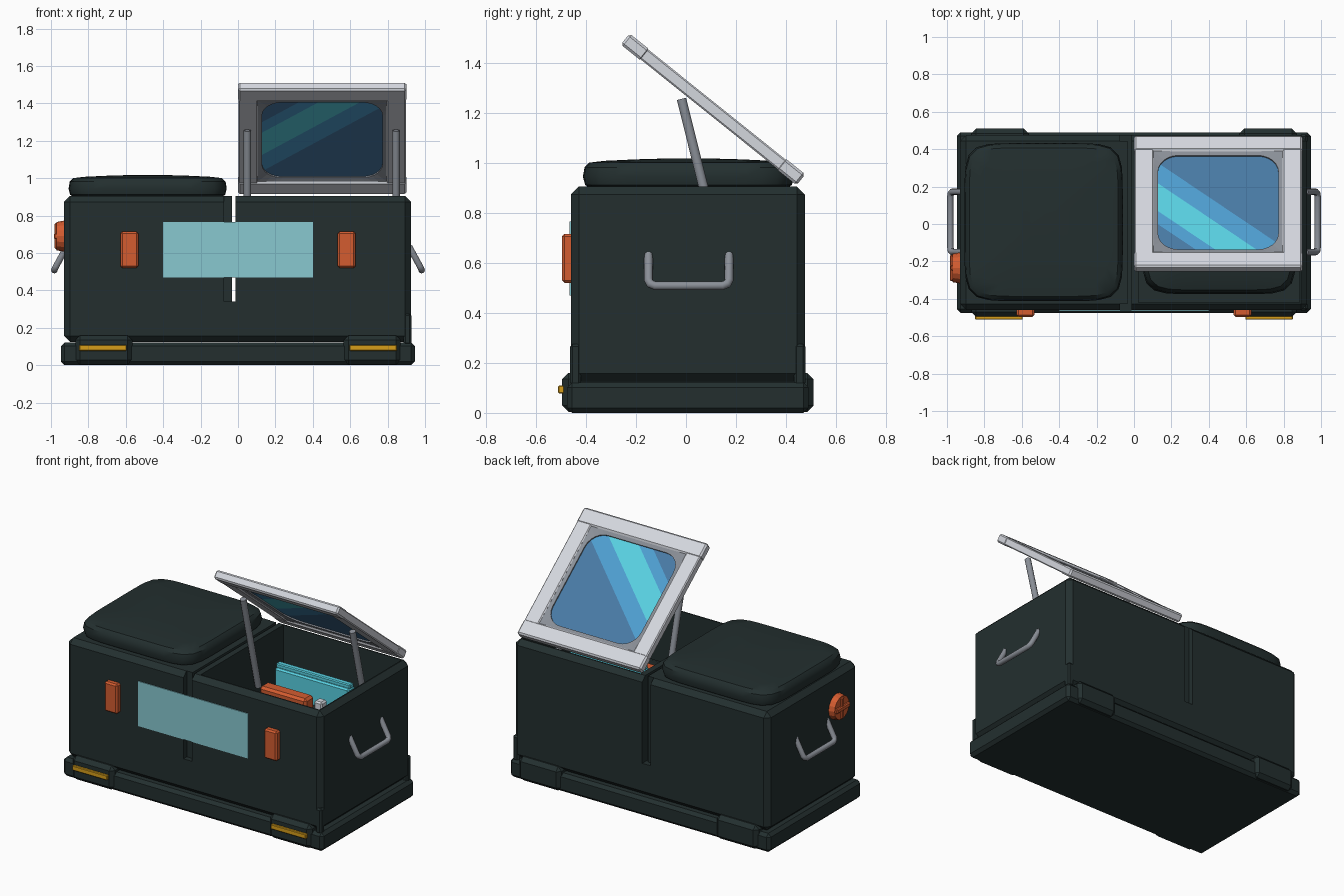
import bpy, bmesh, math
from mathutils import Matrix, Vector

if "Cube" in bpy.data.objects:
    bpy.data.objects.remove(bpy.data.objects["Cube"])


def mat(name, r, g, b):
    m = bpy.data.materials.new(name)
    lin = [((c / 255 + 0.055) / 1.055) ** 2.4 if c > 10 else c / 3294 for c in (r, g, b)]
    m.diffuse_color = (*lin, 1)
    m.use_nodes = True
    m.node_tree.nodes["Principled BSDF"].inputs["Base Color"].default_value = m.diffuse_color
    return m


DARK = mat("dark green grey", 35, 47, 47)
LIGHT = mat("light grey", 212, 215, 222)
GREY = mat("mid grey", 138, 143, 151)
ORANGE = mat("orange", 212, 92, 48)
YELLOW = mat("yellow", 214, 158, 26)
PANEL = mat("pale teal", 136, 200, 208)
BLUE = mat("deep blue", 72, 122, 165)
MID = mat("mid blue", 78, 158, 208)
CYAN = mat("cyan", 88, 208, 225)


def finish(name, bm, mats, matrix=None, smooth=None):
    bmesh.ops.recalc_face_normals(bm, faces=bm.faces)
    me = bpy.data.meshes.new(name)
    bm.to_mesh(me)
    bm.free()
    ob = bpy.data.objects.new(name, me)
    bpy.context.collection.objects.link(ob)
    for m in mats:
        me.materials.append(m)
    if matrix:
        ob.matrix_world = matrix
    if smooth:
        bpy.context.view_layer.objects.active = ob
        bpy.ops.object.select_all(action='DESELECT')
        ob.select_set(True)
        bpy.ops.object.shade_smooth_by_angle(angle=math.radians(smooth))
    return ob


def box(name, x, y, z, m, bevel=0.0, matrix=None):
    """Box from (min, max) ranges with chamfered edges."""
    bm = bmesh.new()
    bmesh.ops.create_cube(bm, size=1)
    for v in bm.verts:
        v.co = Vector([(r[0] + r[1]) / 2 + c * (r[1] - r[0]) for r, c in zip((x, y, z), v.co)])
    if bevel:
        bmesh.ops.bevel(bm, geom=bm.edges[:], offset=bevel, segments=1, affect='EDGES')
    return finish(name, bm, [m], matrix)


def tube(name, pts, radius, m):
    cu = bpy.data.curves.new(name, 'CURVE')
    cu.dimensions = '3D'
    cu.bevel_depth, cu.bevel_resolution, cu.use_fill_caps = radius, 3, True
    sp = cu.splines.new('POLY')
    sp.points.add(len(pts) - 1)
    for p, co in zip(sp.points, pts):
        p.co = (*co, 1)
    tmp = bpy.data.objects.new(name + "_path", cu)
    bpy.context.collection.objects.link(tmp)
    bpy.context.view_layer.update()
    me = bpy.data.meshes.new_from_object(tmp.evaluated_get(bpy.context.evaluated_depsgraph_get()))
    bpy.data.objects.remove(tmp)
    bm = bmesh.new()
    bm.from_mesh(me)
    finish(name, bm, [m], smooth=40)


def cushion(name, cx, cy, hx, hy, z0, h, m):
    """Stacked superellipse rings make a puffy square pad."""
    bm, n, rings = bmesh.new(), 56, []
    for s, t in ((.93, 0), (.98, .12), (1, .4), (.985, .7), (.94, .86), (.8, .92), (.5, .97), (.2, 1)):
        ring = []
        for i in range(n):
            a = math.tau * (i + .5) / n
            c, d = math.cos(a), math.sin(a)
            r = (abs(c) ** 7 + abs(d) ** 7) ** (-1 / 7) * s
            ring.append(bm.verts.new((cx + hx * r * c, cy + hy * r * d, z0 + h * t)))
        rings.append(ring)
    for a, b in zip(rings, rings[1:]):
        for i in range(n):
            bm.faces.new((a[i], a[(i + 1) % n], b[(i + 1) % n], b[i]))
    bm.faces.new(rings[0])
    bm.faces.new(rings[-1])
    finish(name, bm, [m], smooth=35)


def round_rect(h, r, seg=6):
    pts = []
    for k, (sx, sy) in enumerate(((1, 1), (-1, 1), (-1, -1), (1, -1))):
        for i in range(seg + 1):
            a = math.pi / 2 * (k + i / seg)
            pts.append((sx * (h - r) + r * math.cos(a), sy * (h - r) + r * math.sin(a)))
    return pts


# chest body: one block with the open compartment, slit and notches cut out
body = box("chest_body", (-.93, .925), (-.46, .475), (.125, .905), DARK, .032)
cuts = [("compartment_cutter", (.025, .885), (-.42, .435), (.25, 1.2)),
        ("slit_cutter", (-.032, -.014), (-1, 1), (.34, 1.2)),
        ("front_notch_cutter", (-.075, -.025), (-1, -.425), (.34, 1.2)),
        ("back_notch_cutter", (-.075, -.025), (.44, 1), (.34, 1.2))]
cutters = []
for name, x, y, z in cuts:
    c = box(name, x, y, z, DARK)
    c.hide_render = True
    md = body.modifiers.new(name, 'BOOLEAN')
    md.operation, md.object, md.solver = 'DIFFERENCE', c, 'EXACT'
    cutters.append(c)
bpy.context.view_layer.update()
cut_mesh = bpy.data.meshes.new_from_object(body.evaluated_get(bpy.context.evaluated_depsgraph_get()))
body.modifiers.clear()
body.data = cut_mesh
for c in cutters:
    bpy.data.objects.remove(c)

# base, with thicker pads, yellow lamps and corner guards
box("base", (-.947, .945), (-.475, .49), (0, .122), DARK, .02)
for side, s in (("left", -1), ("right", 1)):
    box(side + "_base_pad", sorted((s * .565, s * .87)), (-.495, .51), (.004, .16), DARK, .025)
    box(side + "_lamp", sorted((s * .595, s * .85)), (-.511, -.485), (.077, .109), YELLOW, .004)
    box(side + "_latch", sorted((s * .533, s * .628)), (-.496, -.45), (.52, .715), ORANGE, .01)
    # side carrying handle
    path = [(.915, -.157, .635), (.972, -.157, .53), (.979, -.15, .516), (.982, -.13, .508)]
    path += [(x, .015 - y, z) for x, y, z in reversed(path)]
    path = [(s * x, y + (.007 if y < 0 else 0), z) for x, y, z in path]
    tube(side + "_handle", path, .0175, GREY)
for side, y in (("front", (-.463, -.42)), ("back", (.432, .478))):
    box(side + "_corner_guard", (.885, .928), y, (.11, .275), DARK, .01)

# front panel plate
box("front_panel", (-.4, .4), (-.465, -.459), (.47, .765), PANEL)

# round knob on the left side
bm = bmesh.new()
bmesh.ops.create_cone(bm, cap_ends=True, segments=16, radius1=.084, radius2=.076, depth=.045)
finish("knob", bm, [ORANGE], Matrix.Translation((-.947, -.235, .69)) @ Matrix.Rotation(-math.pi / 2, 4, 'Y'))
box("knob_grip", (-.985, -.96), (-.305, -.165), (.675, .705), ORANGE, .006)
box("knob_cross", (-.98, -.96), (-.25, -.22), (.62, .76), ORANGE, .006)

# seat cushion and the contents of the open compartment
cushion("seat_cushion", -.483, .01, .423, .422, .897, .12, DARK)
cushion("compartment_lining", .455, .005, .41, .38, .3, .32, DARK)
box("stored_orange_case", (.18, .52), (-.04, .05), (.58, .725), ORANGE, .015)
box("stored_small_block", (.57, .63), (-.03, .03), (.58, .73), LIGHT, .01)
box("stored_teal_case", (.18, .72), (.12, .19), (.58, .785), CYAN, .01)
box("stored_teal_rim", (.18, .72), (.135, .175), (.78, .81), CYAN, .006)

# tilted lid: frame bars
LID = Matrix.Translation((.45, .108, 1.213)) @ Matrix.Rotation(math.radians(-38.7), 4, 'X')
for side, s in (("left", -1), ("right", 1)):
    box("lid_%s_bar" % side, sorted((s * .345, s * .447)), (-.36, .36), (-.025, .025), LIGHT, .006, LID)
for side, s in (("upper", -1), ("lower", 1)):
    box("lid_%s_bar" % side, (-.45, .45), sorted((s * .345, s * .45)), (-.028, .028), LIGHT, .01, LID)

# grey surround with a rounded opening
bm = bmesh.new()
inner = round_rect(.322, .11)
loops = []
for grow, z in ((False, .012), (True, .02), (True, -.02), (False, -.012)):
    loop = []
    for x, y in inner:
        k = .352 / max(abs(x), abs(y)) if grow else 1
        loop.append(bm.verts.new((x * k, y * k, z)))
    loops.append(loop)
for a, b in zip(loops, loops[1:] + loops[:1]):
    for i in range(len(a)):
        j = (i + 1) % len(a)
        bm.faces.new((a[i], a[j], b[j], b[i]))
finish("window_surround", bm, [GREY], LID)

# window pane cut into diagonal stripes
bm = bmesh.new()
pane = bm.faces.new([bm.verts.new((x, y, -.004)) for x, y in round_rect(.325, .11)])
up = bmesh.ops.extrude_face_region(bm, geom=[pane])["geom"]
bmesh.ops.translate(bm, vec=(0, 0, .008), verts=[g for g in up if isinstance(g, bmesh.types.BMVert)])
SLOPE = .86
limits = (.0, .14, .33, .42)
for d in limits:
    bmesh.ops.bisect_plane(bm, geom=bm.verts[:] + bm.edges[:] + bm.faces[:], dist=1e-5,
                           plane_co=(0, -d, 0), plane_no=(SLOPE, 1, 0))
for f in bm.faces:
    c = f.calc_center_median()
    band = sum(-c.y - SLOPE * c.x > d for d in limits)
    f.material_index = (0, 1, 2, 1, 0)[band]
finish("window_pane", bm, [BLUE, MID, CYAN], LID)

# struts holding the lid up
for side, x in (("left", .05), ("right", .845)):
    tube(side + "_lid_strut", [(x, .14, .62), (x, -.018, 1.255)], .02, GREY)
